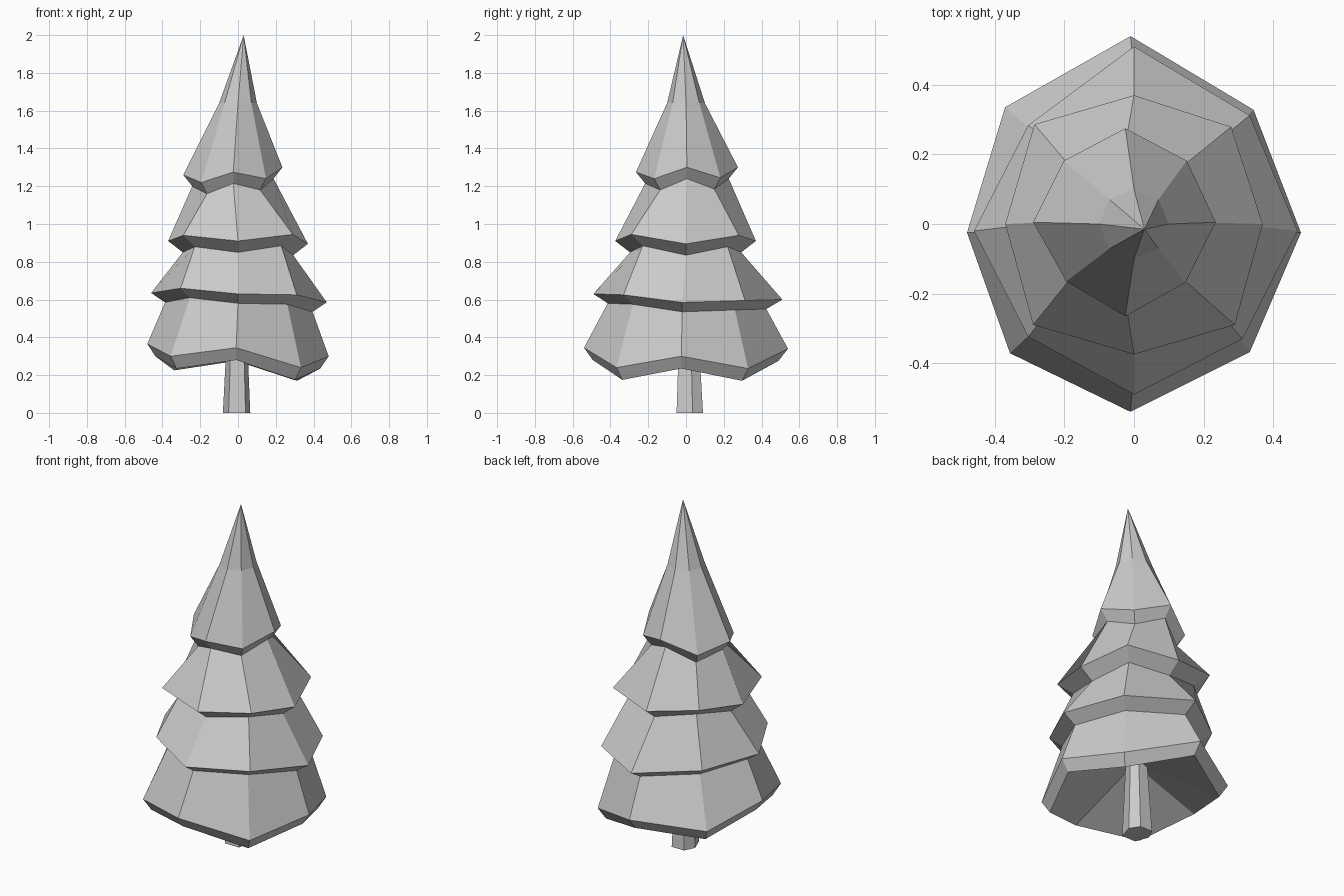
import bpy
import bmesh
from math import cos, sin, pi

SIDES = 8

if "Cube" in bpy.data.objects:
    bpy.data.objects.remove(bpy.data.objects["Cube"], do_unlink=True)

# One plain material for the whole tree
grey = bpy.data.materials.new("plain_grey")
grey.use_nodes = True
colour = (0.6, 0.6, 0.6, 1)
grey.diffuse_color = colour
grey.node_tree.nodes["Principled BSDF"].inputs["Base Color"].default_value = colour


def add_ring(bm, centre, radii, heights):
    """Ring of corners, counted anticlockwise from +x."""
    corners = []
    for i, (radius, height) in enumerate(zip(radii, heights)):
        angle = 2 * pi * i / len(radii)
        x = centre[0] + radius * cos(angle)
        y = centre[1] + radius * sin(angle)
        corners.append(bm.verts.new((x, y, height)))
    return corners


def bridge(bm, lower, upper):
    """Join two rings with a band of flat quads."""
    count = len(lower)
    for i in range(count):
        j = (i + 1) % count
        bm.faces.new((lower[i], lower[j], upper[j], upper[i]))


def finish(bm, name):
    bmesh.ops.recalc_face_normals(bm, faces=bm.faces)
    mesh = bpy.data.meshes.new(name)
    bm.to_mesh(mesh)
    bm.free()
    mesh.materials.append(grey)
    obj = bpy.data.objects.new(name, mesh)
    bpy.context.collection.objects.link(obj)
    return obj


# Each tier: centre, rim radii, rim heights, underside shrink, underside drop
tiers = [
    ((-0.01, -0.025),
     (0.49, 0.50, 0.565, 0.51, 0.47, 0.49, 0.515, 0.485),
     (0.30, 0.235, 0.34, 0.29, 0.365, 0.30, 0.345, 0.24), 0.91, 0.065),
    ((0, -0.02),
     (0.47, 0.47, 0.53, 0.43, 0.46, 0.43, 0.47, 0.44),
     (0.585, 0.595, 0.60, 0.61, 0.635, 0.66, 0.63, 0.625), 0.84, 0.05),
    ((0, 0),
     (0.37, 0.395, 0.37, 0.405, 0.37, 0.41, 0.375, 0.41),
     (0.895, 0.94, 0.91, 0.96, 0.91, 0.94, 0.91, 0.945), 0.79, 0.06),
    ((-0.025, 0.005),
     (0.26, 0.25, 0.27, 0.25, 0.265, 0.24, 0.27, 0.245),
     (1.30, 1.245, 1.30, 1.22, 1.26, 1.22, 1.275, 1.24), 0.82, 0.06),
]

# Foliage: hollow underside, four sloping tiers, pointed tip
bm = bmesh.new()
previous = add_ring(bm, (0, 0), [0.04] * SIDES, [0.42] * SIDES)
for centre, radii, heights, shrink, drop in tiers:
    under = add_ring(bm, centre, [r * shrink for r in radii], [h - drop for h in heights])
    rim = add_ring(bm, centre, radii, heights)
    bridge(bm, previous, under)
    bridge(bm, under, rim)
    previous = rim
neck = add_ring(bm, (0, 0), [0.10] * SIDES, [1.64] * SIDES)
bridge(bm, previous, neck)
tip = bm.verts.new((0.03, -0.015, 2))
for i in range(SIDES):
    bm.faces.new((neck[i], neck[(i + 1) % SIDES], tip))
finish(bm, "foliage")

# Trunk: uneven six-sided post, slightly narrower towards the top
outline = [(-0.05, -0.05), (0.04, -0.05), (0.065, 0.035),
           (0.03, 0.09), (-0.05, 0.09), (-0.08, 0.03)]
bm = bmesh.new()
foot = [bm.verts.new((x, y, 0)) for x, y in outline]
top = [bm.verts.new((x * 0.7, y * 0.7, 0.46)) for x, y in outline]
bridge(bm, foot, top)
bm.faces.new(foot)
bm.faces.new(top)
finish(bm, "trunk")
